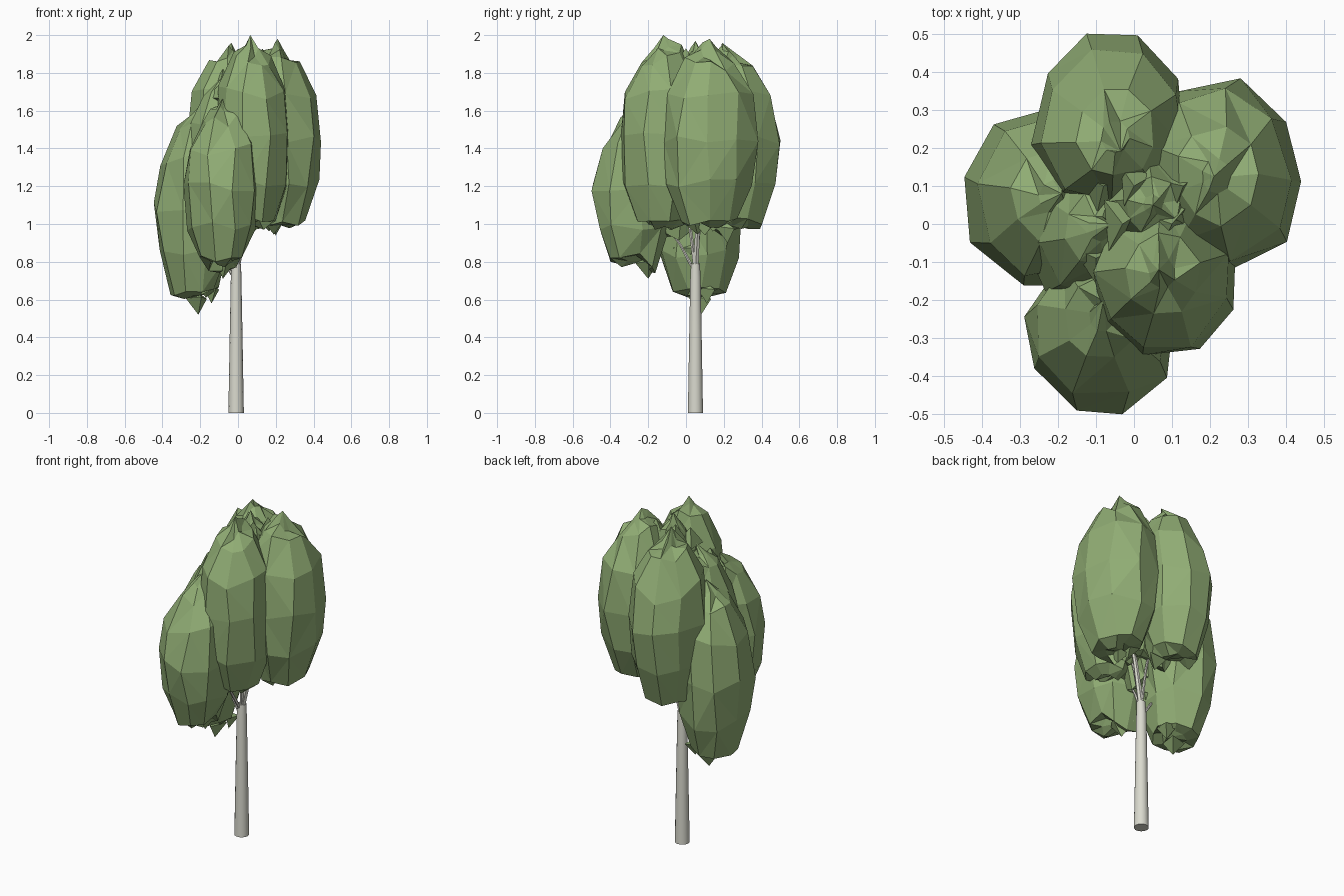
import bpy, bmesh, math, random
from mathutils import Vector

if "Cube" in bpy.data.objects:
    bpy.data.objects.remove(bpy.data.objects["Cube"])

random.seed(7)
TRUNK = Vector((-0.01, 0.05, 0))


def material(name, rgb):
    m = bpy.data.materials.new(name)
    m.diffuse_color = (*rgb, 1)
    m.use_nodes = True
    m.node_tree.nodes["Principled BSDF"].inputs["Base Color"].default_value = m.diffuse_color
    return m


LEAF = material("leaf_green", (0.28, 0.415, 0.175))
BARK = material("pale_bark", (0.70, 0.70, 0.62))


def finish(bm, name, mat, smooth=False):
    bmesh.ops.recalc_face_normals(bm, faces=bm.faces)
    for f in bm.faces:
        f.smooth = smooth
    me = bpy.data.meshes.new(name)
    bm.to_mesh(me)
    bm.free()
    me.materials.append(mat)
    ob = bpy.data.objects.new(name, me)
    bpy.context.collection.objects.link(ob)
    return ob


def skin(bm, rings, bottom, top):
    """Bridge a stack of rings and close both ends with a point."""
    n = len(rings[0])
    vs = [[bm.verts.new(p) for p in r] for r in rings]
    for a, b in zip(vs, vs[1:]):
        for i in range(n):
            j = (i + 1) % n
            bm.faces.new((a[i], a[j], b[j], b[i]))
    for ring, tip in ((vs[0], bottom), (vs[-1], top)):
        t = bm.verts.new(tip)
        for i in range(n):
            bm.faces.new((ring[i], ring[(i + 1) % n], t))


def tube(name, pts, radii, n=8):
    bm = bmesh.new()
    rings = []
    for k, (p, r) in enumerate(zip(pts, radii)):
        p = Vector(p)
        d = Vector(pts[min(k + 1, len(pts) - 1)]) - Vector(pts[max(k - 1, 0)])
        q = Vector((0, 0, 1)).rotation_difference(d)
        rings.append([p + q @ Vector((r * math.cos(2 * math.pi * i / n),
                                      r * math.sin(2 * math.pi * i / n), 0))
                      for i in range(n)])
    skin(bm, rings, pts[0], pts[-1])
    ob = finish(bm, name, BARK, True)
    bpy.context.view_layer.objects.active = ob
    ob.select_set(True)
    bpy.ops.object.shade_smooth_by_angle(angle=math.radians(50))
    ob.select_set(False)


# (height fraction, radius fraction) of a leaf clump
PROFILE = [(0.05, 0.30), (0.06, 0.60), (0.26, 0.90), (0.49, 1.0),
           (0.73, 0.88), (0.90, 0.50), (0.94, 0.18)]


def clump(name, cx, cy, rx, ry, z0, z1, phase, tip, n=9):
    bm = bmesh.new()
    inward = (TRUNK - Vector((cx, cy, 0)))
    inward = inward.normalized() if inward.length > 0.07 else Vector((0, 0, 0))
    h = z1 - z0
    rings = []
    for k, (t, r) in enumerate(PROFILE):
        ring = []
        for i in range(n):
            a = phase + 2 * math.pi * i / n + random.uniform(-0.09, 0.09)
            d = Vector((math.cos(a), math.sin(a), 0))
            side = d.dot(inward)
            inner = max(0, side)               # ragged side facing the trunk
            f = r * (1 + random.uniform(-0.06, 0.03) - inner * random.uniform(0, 0.15))
            z = z0 + h * t + random.uniform(-0.025, 0.025)
            if k < 2:                          # lower rim
                z += random.uniform(-0.04, 0.05) * (0.3 + inner)
            elif k > 3:                        # crown slopes up toward the trunk
                z += 0.035 * side * (1 if k < 6 else 0.4) + random.uniform(-0.02, 0.015)
            ring.append((cx + rx * f * d.x + (tip[0] - cx) * max(0, t - 0.5),
                         cy + ry * f * d.y + (tip[1] - cy) * max(0, t - 0.5), z))
        rings.append(ring)
    base = Vector((cx, cy, z0 + 0.06 * h)) + inward * 0.05
    skin(bm, rings, base, (tip[0], tip[1], z1))
    # irregular triangular facets
    bmesh.ops.triangulate(bm, faces=[f for f in bm.faces if random.random() < 0.6])
    finish(bm, name, LEAF)


def shard(bm, p, r, h):
    """Small ragged leaf spike."""
    ring = [Vector(p) + Vector((r * math.cos(a), r * math.sin(a), random.uniform(-.01, .01)))
            for a in (random.random() + k * 2.09 for k in range(3))]
    skin(bm, [ring], Vector(p) - Vector((0, 0, 0.3 * h)), Vector(p) + Vector((0, 0, h)))


# Leaf clumps: centre, radii, bottom, top, phase, tip position
CLUMPS = [
    ("right_leaves", 0.22, 0.125, 0.23, 0.262, 0.95, 1.98, 0.0, (0.21, 0.125)),
    ("back_leaves", -0.06, 0.26, 0.215, 0.25, 0.94, 1.96, 1.22, (-0.035, 0.19)),
    ("front_leaves", 0.08, -0.135, 0.205, 0.232, 0.94, 2.0, 0.3, (0.065, -0.12)),
    ("lower_front_leaves", -0.085, -0.275, 0.205, 0.23, 0.75, 1.67, 4.35, (-0.08, -0.20)),
    ("left_leaves", -0.23, 0.065, 0.222, 0.245, 0.56, 1.64, 2.99, (-0.19, 0.08)),
    ("upper_left_leaves", -0.115, -0.02, 0.18, 0.20, 0.88, 1.80, 0.6, (-0.06, 0.0)),
    ("centre_leaves", 0.05, 0.05, 0.15, 0.15, 1.0, 1.97, 0.2, (0.05, 0.05)),
]
for c in CLUMPS:
    clump(*c)

# Ragged bits on the crown and underside
bm = bmesh.new()
for x, y, z, r, h in [(0.0, 0.1, 1.84, .06, .09), (0.1, 0.0, 1.85, .06, .08),
                      (0.13, 0.1, 1.84, .06, .09), (-0.03, 0.0, 1.78, .08, .1),
                      (-0.08, 0.1, 1.72, .07, .1), (-0.1, -0.09, 1.66, .07, .08)]:
    shard(bm, (x, y, z), r, h)
for x, y, z, r, h in [(-0.21, 0.08, 0.61, .07, -.09), (-0.14, 0.11, 0.66, .06, -.08),
                      (-0.08, -0.2, 0.80, .07, -.09), (0.2, 0.1, 1.0, .06, -.06),
                      (-0.1, 0.0, 0.88, .07, -.1), (0.04, 0.22, 0.98, .07, -.08)]:
    shard(bm, (x, y, z), r, h)
finish(bm, "ragged_leaf_tips", LEAF)

# Trunk and branches reaching into each clump
tube("trunk", [(-0.01, 0.05, 0), (-0.01, 0.05, 0.4), (-0.01, 0.05, 0.72), (-0.008, 0.05, 0.79)],
     [0.041, 0.034, 0.028, 0.024], 14)
BRANCHES = [(0.14, 0.09, 1.35, 0.76, .018), (-0.05, 0.12, 1.3, 0.78, .010),
            (0.06, -0.04, 1.35, 0.76, .012), (-0.07, -0.18, 1.1, 0.74, .010),
            (-0.2, 0.07, 0.95, 0.70, .009)]
for i, (x, y, z, z0, r) in enumerate(BRANCHES):
    mid = (-0.01 + (x + 0.01) * 0.35, 0.05 + (y - 0.05) * 0.35, z0 + (z - z0) * 0.42)
    tube(f"branch_{i + 1}", [(-0.01, 0.05, z0), mid, (x, y, z)], [r, r * 0.75, r * 0.3], 6)
